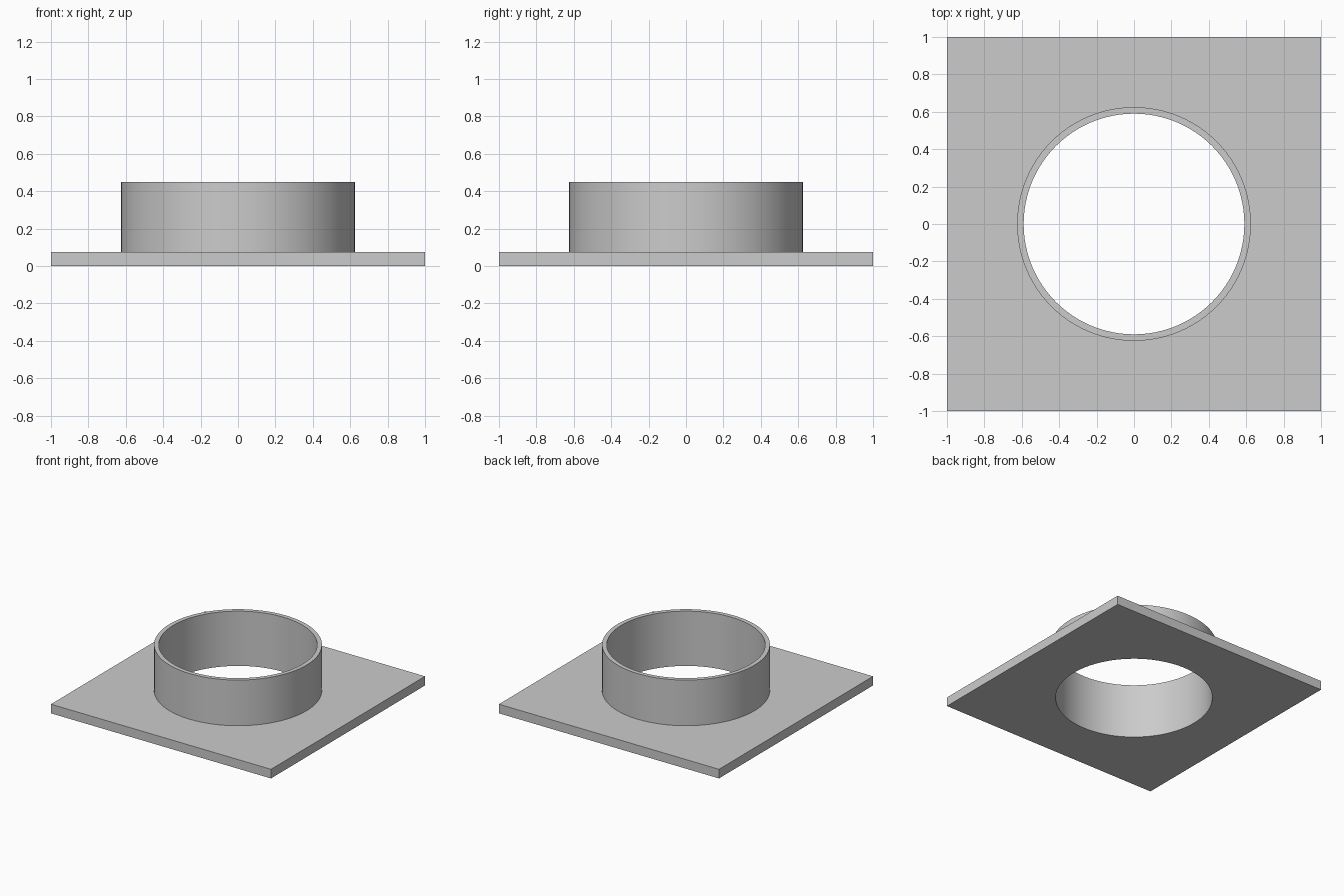
import bpy
import bmesh
from math import cos, sin, pi

cube = bpy.data.objects.get("Cube")
if cube:
    bpy.data.objects.remove(cube, do_unlink=True)

SEGMENTS = 96
HALF, PLATE_TOP = 1.0, 0.075
OUTER, INNER, HEIGHT = 0.625, 0.59, 0.45

grey = bpy.data.materials.new("plain grey")
grey.use_nodes = True
colour = (0.6, 0.6, 0.6, 1)
grey.diffuse_color = colour
grey.node_tree.nodes["Principled BSDF"].inputs["Base Color"].default_value = colour


def ring(bm, radius, z, square=False):
    """Closed loop of vertices, round or pushed out to a square."""
    loop = []
    for i in range(SEGMENTS):
        a = 2 * pi * i / SEGMENTS
        c, s = cos(a), sin(a)
        r = radius / max(abs(c), abs(s)) if square else radius
        loop.append(bm.verts.new((r * c, r * s, z)))
    return loop


# Square flange and round collar share one closed section
bm = bmesh.new()
rings = [
    ring(bm, INNER, 0),
    ring(bm, HALF, 0, square=True),
    ring(bm, HALF, PLATE_TOP, square=True),
    ring(bm, OUTER, PLATE_TOP),
    ring(bm, OUTER, HEIGHT),
    ring(bm, INNER, HEIGHT),
]
for a, b in zip(rings, rings[1:] + rings[:1]):
    for i in range(SEGMENTS):
        j = (i + 1) % SEGMENTS
        bm.faces.new((a[i], a[j], b[j], b[i]))
bmesh.ops.recalc_face_normals(bm, faces=bm.faces)

mesh = bpy.data.meshes.new("flanged_collar")
bm.to_mesh(mesh)
bm.free()
mesh.materials.append(grey)
collar = bpy.data.objects.new("flanged_collar", mesh)
bpy.context.collection.objects.link(collar)

# Smooth bore and wall, sharp rims
bpy.ops.object.select_all(action="DESELECT")
collar.select_set(True)
bpy.context.view_layer.objects.active = collar
bpy.ops.object.shade_smooth_by_angle(angle=pi / 6)
